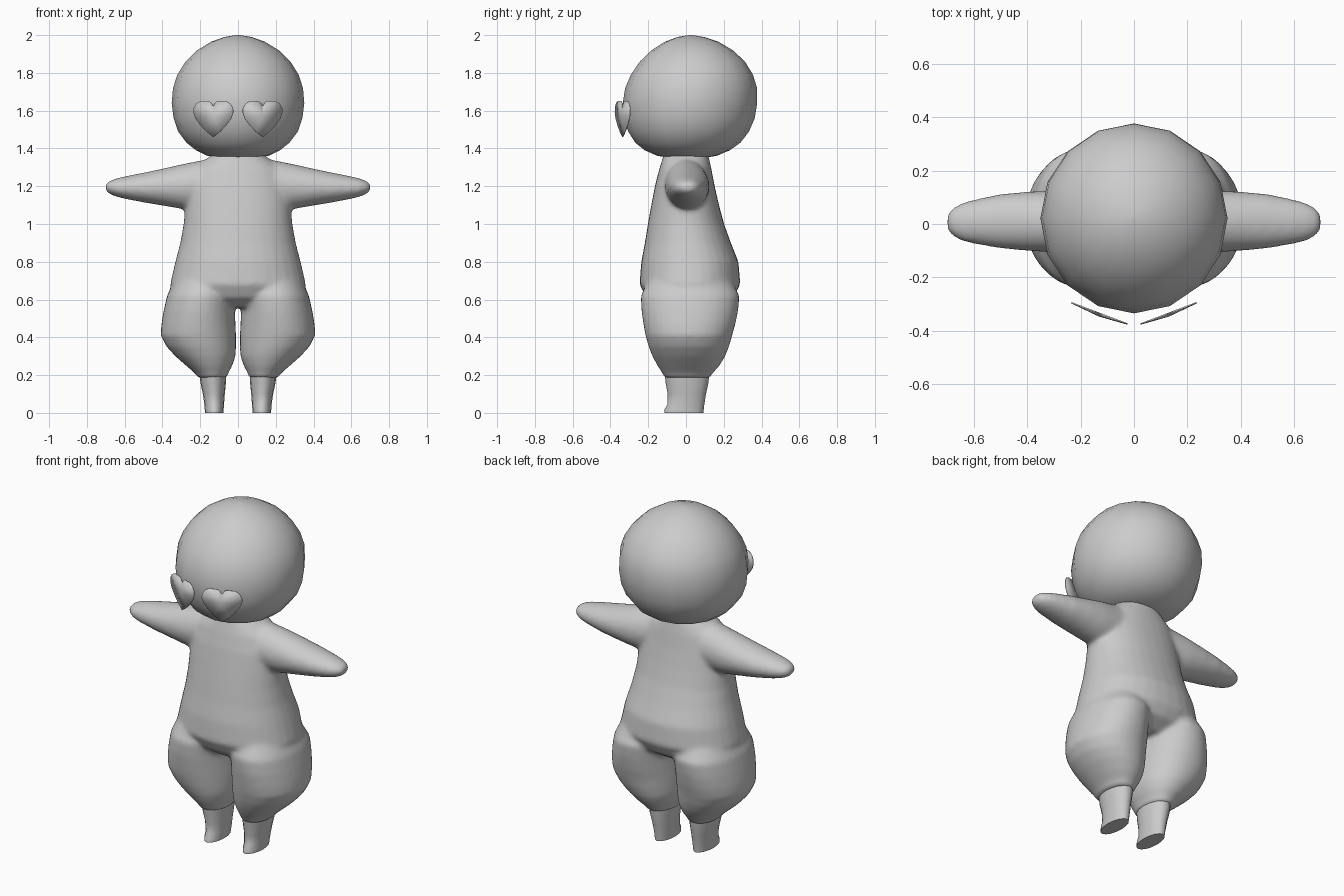
import bpy, bmesh, math
from mathutils import Vector

grey = bpy.data.materials.new("plain_grey")
grey.diffuse_color = (0.6, 0.6, 0.6, 1)


def make_object(name, bm, angle=50):
    bmesh.ops.recalc_face_normals(bm, faces=bm.faces)
    me = bpy.data.meshes.new(name)
    bm.to_mesh(me)
    bm.free()
    me.materials.append(grey)
    me.shade_smooth()
    me.set_sharp_from_angle(angle=math.radians(angle))
    ob = bpy.data.objects.new(name, me)
    bpy.context.collection.objects.link(ob)
    return ob


def loft(bm, sections, sides, along="z", power=1.0, flip=1):
    """Skin oval sections given as (position, low_a, high_a, low_b, high_b)."""
    rings = []
    for pos, a0, a1, b0, b1 in sections:
        ring = []
        for i in range(sides):
            t = 2 * math.pi * i / sides
            c, s = math.cos(t), math.sin(t)
            c = math.copysign(abs(c) ** power, c)
            s = math.copysign(abs(s) ** power, s)
            a = (a0 + a1) / 2 + (a1 - a0) / 2 * c
            b = (b0 + b1) / 2 + (b1 - b0) / 2 * s
            co = (a * flip, b, pos) if along == "z" else (pos * flip, a, b)
            ring.append(bm.verts.new(co))
        rings.append(ring)
    for r, q in zip(rings, rings[1:]):
        for i in range(sides):
            j = (i + 1) % sides
            bm.faces.new((r[i], r[j], q[j], q[i]))
    bm.faces.new(rings[0][::-1])
    bm.faces.new(rings[-1])


# Suit: torso, trouser legs and arms, fused into one soft skin
torso = [(z, -w, w, f, b) for z, w, f, b in (
    (0.56, 0.20, -0.14, 0.17), (0.61, 0.32, -0.21, 0.25),
    (0.68, 0.36, -0.246, 0.288), (0.80, 0.332, -0.237, 0.278),
    (0.90, 0.306, -0.218, 0.238), (1.0, 0.288, -0.202, 0.202),
    (1.1, 0.28, -0.184, 0.175), (1.2, 0.27, -0.165, 0.152),
    (1.29, 0.235, -0.142, 0.135), (1.335, 0.18, -0.128, 0.125),
    (1.38, 0.12, -0.115, 0.115))]
trouser = [(0.185, 0.058, 0.212, -0.115, 0.128), (0.21, 0.052, 0.228, -0.126, 0.142),
           (0.25, 0.030, 0.275, -0.152, 0.178), (0.30, 0.013, 0.332, -0.178, 0.208),
           (0.35, 0.010, 0.378, -0.198, 0.228), (0.41, 0.010, 0.410, -0.215, 0.245),
           (0.47, 0.013, 0.406, -0.226, 0.262), (0.54, 0.016, 0.394, -0.236, 0.276),
           (0.62, 0.012, 0.376, -0.240, 0.284), (0.70, 0.010, 0.34, -0.20, 0.24)]
arm = [(0.10, -0.115, 0.12, 1.07, 1.352), (0.20, -0.113, 0.12, 1.07, 1.336),
       (0.30, -0.108, 0.125, 1.08, 1.316), (0.40, -0.101, 0.122, 1.097, 1.293),
       (0.50, -0.092, 0.113, 1.114, 1.272), (0.60, -0.075, 0.092, 1.133, 1.252),
       (0.65, -0.063, 0.078, 1.146, 1.240), (0.685, -0.042, 0.058, 1.162, 1.226),
       (0.702, -0.018, 0.03, 1.182, 1.207)]
bm = bmesh.new()
loft(bm, torso, 32, power=0.92)
for side in (1, -1):
    loft(bm, trouser, 32, power=0.95, flip=side)
    loft(bm, arm, 24, along="x", flip=side)
suit = make_object("body_suit", bm)
fuse = suit.modifiers.new("fuse", "REMESH")
fuse.mode = "VOXEL"
fuse.voxel_size = 0.012
fuse.use_smooth_shade = True
soften = suit.modifiers.new("soften", "SMOOTH")
soften.factor = 0.5
soften.iterations = 10

# Lower legs with a small toe lip and a flat sole
foot = [(0.0, 0.078, 0.174, -0.115, 0.092), (0.018, 0.076, 0.176, -0.114, 0.094),
        (0.045, 0.074, 0.178, -0.098, 0.097), (0.10, 0.070, 0.186, -0.097, 0.106),
        (0.16, 0.064, 0.199, -0.108, 0.119), (0.23, 0.060, 0.206, -0.115, 0.125)]
for side, label in ((1, "left"), (-1, "right")):
    bm = bmesh.new()
    loft(bm, foot, 16, flip=side)
    make_object(label + "_foot", bm)

# Head: large rounded ball, flatter underneath, 16 sides
head = [(z, -w, w, f, b) for z, w, f, b in (
    (1.350, 0.10, -0.09, 0.10), (1.362, 0.165, -0.155, 0.165),
    (1.39, 0.222, -0.218, 0.232), (1.43, 0.272, -0.268, 0.288),
    (1.49, 0.317, -0.306, 0.334), (1.56, 0.341, -0.328, 0.364),
    (1.64, 0.351, -0.335, 0.377), (1.72, 0.344, -0.322, 0.376),
    (1.79, 0.321, -0.292, 0.355), (1.86, 0.278, -0.244, 0.312),
    (1.92, 0.216, -0.182, 0.248), (1.965, 0.142, -0.112, 0.172),
    (1.99, 0.072, -0.045, 0.096), (2.0, 0.01, 0.015, 0.035))]
bm = bmesh.new()
loft(bm, head, 16)
make_object("head", bm, 75)

# Heart-shaped eye plates, angled around the face
half = [(0.010, 1.640), (0.022, 1.650), (0.068, 1.650), (0.090, 1.638), (0.104, 1.612),
        (0.105, 1.590), (0.095, 1.560), (0.070, 1.525), (0.038, 1.490)]
outline = [(0, 1.622)] + half + [(0, 1.460)] + [(-x, z) for x, z in reversed(half)]
for side, label in ((1, "left"), (-1, "right")):
    bm = bmesh.new()
    rim = [bm.verts.new((side * (0.13 + x), -0.335 + 0.38 * x, z)) for x, z in outline]
    mid = bm.verts.new((side * 0.13, -0.345, 1.575))
    for i, v in enumerate(rim):
        bm.faces.new((mid, v, rim[(i + 1) % len(rim)]))
    eye = make_object(label + "_heart_eye", bm)
    plate = eye.modifiers.new("plate", "SOLIDIFY")
    plate.thickness = 0.005
    plate.offset = 0
